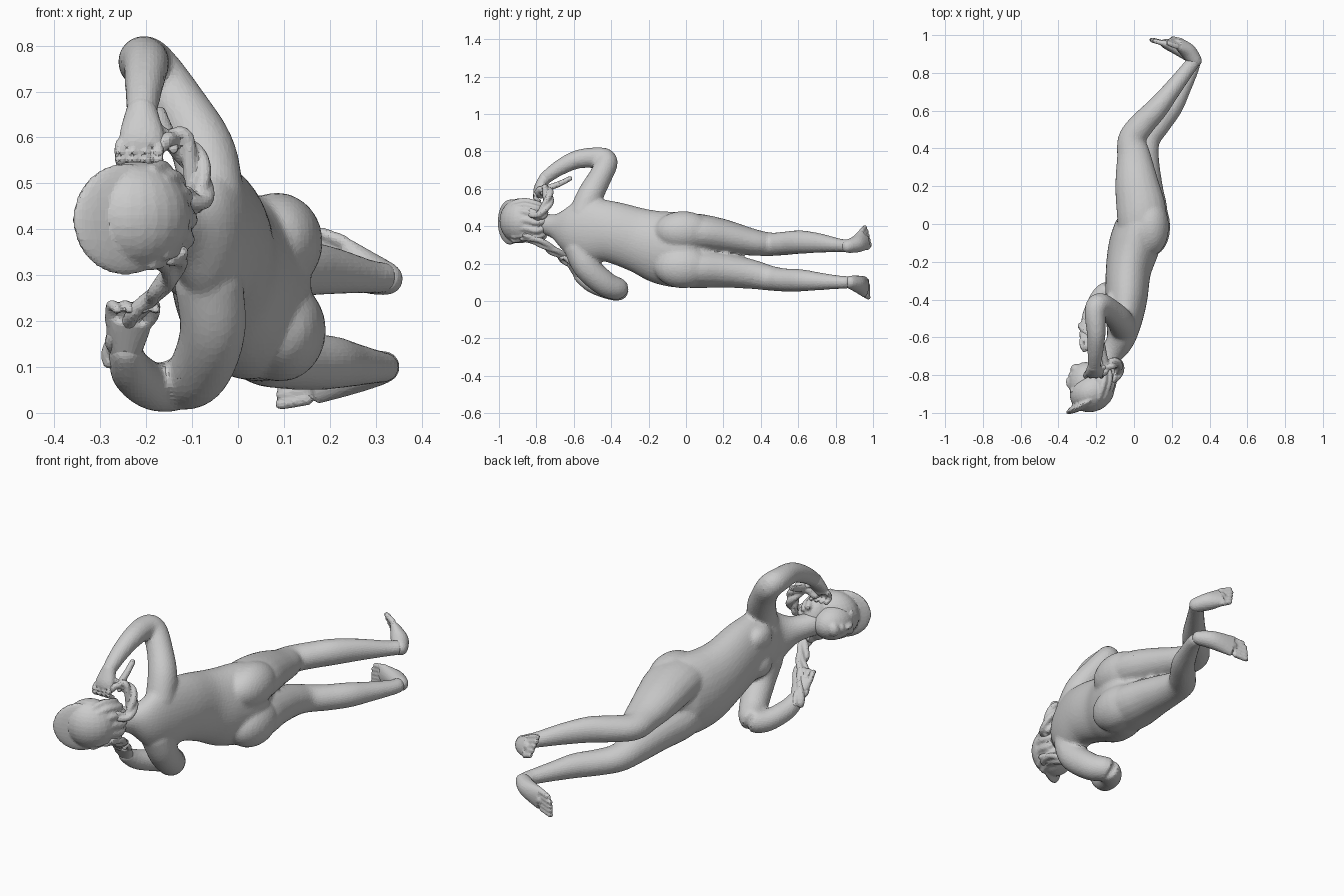
import bpy, bmesh, math
from mathutils import Vector, Matrix


def spline(pts, n):
    # Catmull-Rom through tuples of any length
    out = []
    for i in range(len(pts) - 1):
        p = [pts[max(0, min(len(pts) - 1, i + k))] for k in (-1, 0, 1, 2)]
        for s in range(n):
            t = s / n
            out.append([0.5 * (2*b + (c-a)*t + (2*a-5*b+4*c-d)*t*t + (3*b-a-3*c+d)*t**3)
                        for a, b, c, d in zip(*p)])
    return out + [list(pts[-1])]


def loft(bm, pts, sides=20, n=5, up=(0, 0, 1)):
    # Closed tube through (x, y, z, depth radius, width radius); width follows "up"
    pts = [p if len(p) == 5 else (*p, p[3]) for p in pts]
    st = spline(pts, n)
    rings = []
    for i, s in enumerate(st):
        t = (Vector(st[min(i+1, len(st)-1)][:3]) - Vector(st[max(i-1, 0)][:3])).normalized()
        w = Vector(up) - t * t.dot(Vector(up))
        w = w.normalized() if w.length > 0.2 else t.orthogonal().normalized()
        d = t.cross(w)
        ring = []
        for k in range(sides):
            a = 2 * math.pi * k / sides
            ring.append(bm.verts.new(Vector(s[:3]) + d*s[3]*math.cos(a) + w*s[4]*math.sin(a)))
        rings.append(ring)
    for a, b in zip(rings, rings[1:]):
        for k in range(sides):
            j = (k + 1) % sides
            bm.faces.new((a[k], a[j], b[j], b[k]))
    bm.faces.new(rings[0][::-1])
    bm.faces.new(rings[-1])
    for s in (st[0], st[-1]):
        blob(bm, s[:3], [min(s[3], s[4]) * 0.95] * 3)


def blob(bm, c, r, rot=0.0, axis='Z'):
    m = Matrix.Translation(c) @ Matrix.Rotation(rot, 4, axis) @ Matrix.Diagonal((*r, 1))
    bmesh.ops.create_uvsphere(bm, u_segments=24, v_segments=16, radius=1, matrix=m)


def finish(bm, name, voxel, smooth, ratio):
    # Fuse the overlapping forms into one carved surface with small facets
    bmesh.ops.recalc_face_normals(bm, faces=bm.faces)
    me = bpy.data.meshes.new(name)
    bm.to_mesh(me)
    bm.free()
    ob = bpy.data.objects.new(name, me)
    bpy.context.collection.objects.link(ob)
    r = ob.modifiers.new("fuse", 'REMESH')
    r.mode, r.voxel_size = 'VOXEL', voxel
    s = ob.modifiers.new("soften", 'SMOOTH')
    s.factor, s.iterations = 0.5, smooth
    d = ob.modifiers.new("facets", 'DECIMATE')
    d.ratio = ratio


# Torso, neck to hips
bm = bmesh.new()
loft(bm, [(-.20, -.80, .42, .057, .057), (-.13, -.70, .40, .06, .066),
          (-.075, -.62, .385, .073, .135), (-.055, -.53, .38, .092, .17),
          (-.04, -.40, .37, .11, .163), (-.03, -.25, .325, .12, .172),
          (.0, -.12, .285, .135, .197), (.035, 0, .27, .128, .197),
          (.04, .07, .27, .09, .14)], sides=32)
for z in (.31, .45):
    blob(bm, (-.115, -.44, z), (.048, .08, .06))
# Buttocks
blob(bm, (.085, -.015, .372), (.10, .155, .108))
blob(bm, (.092, -.015, .18), (.10, .155, .112))
# Legs
loft(bm, [(.035, -.06, .365, .12, .10), (.04, .06, .365, .132, .102), (.017, .2, .345, .118, .092),
          (.0, .35, .315, .092, .073), (-.01, .45, .303, .075, .063), (.045, .53, .308, .067, .063),
          (.12, .61, .315, .06, .063), (.20, .71, .31, .048, .053), (.285, .82, .297, .039, .037),
          (.315, .86, .295, .039, .036)])
loft(bm, [(.04, -.06, .18, .12, .105), (.047, .06, .175, .132, .107), (.045, .2, .165, .108, .094),
          (.05, .35, .143, .083, .079), (.07, .45, .122, .07, .067), (.13, .53, .112, .065, .062),
          (.20, .62, .11, .059, .059), (.25, .71, .105, .049, .048), (.305, .82, .10, .039, .036),
          (.315, .86, .10, .038, .035)])
# Raised arm
loft(bm, [(-.055, -.56, .46, .07), (-.075, -.51, .57, .07), (-.13, -.455, .67, .062),
          (-.185, -.425, .745, .061), (-.205, -.47, .765, .057), (-.20, -.58, .757, .05),
          (-.205, -.68, .71, .042), (-.21, -.755, .655, .034)], up=(1, 0, 0))
# Lower arm
loft(bm, [(-.065, -.58, .29, .075), (-.055, -.53, .18, .072), (-.085, -.43, .09, .068),
          (-.13, -.36, .062, .059), (-.185, -.40, .058, .053), (-.23, -.50, .09, .048),
          (-.245, -.57, .135, .036)], up=(1, 0, 0))
finish(bm, "body", .0085, 11, .3)

# Feet, heels and toes
bm = bmesh.new()
def foot(heel, mid, ball, toe, across):
    h, m, b, t = map(Vector, (heel, mid, ball, toe))
    a = Vector(across).normalized()
    loft(bm, [(*h, .036, .036), (*m, .042, .046), (*b, .026, .057)], up=a)
    for i in range(5):
        o = a * (i - 2) * .0235
        loft(bm, [(*(b + o), .015), (*(t + o + (b - t) * .08 * abs(i - 3)), .013)], sides=10, n=3)
foot((.325, .865, .292), (.285, .915, .305), (.235, .955, .33), (.185, .972, .35), (-.15, -.3, .9))
foot((.318, .88, .10), (.26, .92, .09), (.165, .955, .075), (.09, .975, .06), (.3, -.1, .9))
finish(bm, "feet", .006, 2, .35)

# Hands with fingers curled round the hair
bm = bmesh.new()
loft(bm, [(-.21, -.75, .66, .034), (-.21, -.785, .61, .026, .048), (-.21, -.795, .58, .022, .048)], up=(1, 0, 0))
loft(bm, [(-.245, -.56, .13, .034), (-.24, -.60, .18, .026, .048), (-.235, -.62, .205, .022, .048)], up=(1, 0, 0))
for i in range(4):
    x = -.256 + i * .028
    loft(bm, [(x, -.795, .585, .013), (x - .002, -.81, .555, .012), (x + .004, -.785, .535, .011)], 10, 4)
    x -= .022
    loft(bm, [(x, -.615, .20, .013), (x + .002, -.645, .235, .012), (x + .015, -.67, .225, .011)], 10, 4)
loft(bm, [(-.18, -.77, .62, .014), (-.15, -.755, .60, .013), (-.14, -.77, .575, .012)], 10, 4)
loft(bm, [(-.21, -.60, .185, .014), (-.185, -.625, .21, .013), (-.18, -.65, .235, .012)], 10, 4)
finish(bm, "hands", .0055, 2, .35)

# Face with nose, chin, brow and cheeks
bm = bmesh.new()
blob(bm, (-.255, -.845, .42), (.09, .115, .085))
blob(bm, (-.305, -.768, .42), (.032, .028, .035))
blob(bm, (-.33, -.80, .42), (.018, .016, .026))
blob(bm, (-.335, -.84, .42), (.026, .034, .016), .25)
for z in (.385, .455):
    blob(bm, (-.322, -.885, z), (.018, .014, .03))
    blob(bm, (-.305, -.83, z), (.02, .03, .025))
finish(bm, "face", .007, 3, .4)

# Hair drawn over the crown
bm = bmesh.new()
blob(bm, (-.222, -.89, .428), (.122, .103, .12), .45)
blob(bm, (-.175, -.83, .425), (.075, .09, .112))
# Wavy strands at the back of the head
for i in range(7):
    a = (i - 3) * .42
    x, z = -.19 + .075 * math.cos(a), .425 + .105 * math.sin(a)
    loft(bm, [(x - .02, -.92, z, .016), (x, -.86, z + .008, .019), (x + .01, -.80, z - .006, .018),
              (x - .005, -.755, z * .8 + .085, .014)], 10, 4)
# Thin crest standing round the face
blob(bm, (-.245, -.94, .422), (.13, .027, .122), .5)
finish(bm, "hair", .007, 2, .4)

# Locks twisting from head to each hand
bm = bmesh.new()
upper = [(-.13, -.83, .47), (-.088, -.785, .45), (-.085, -.745, .51), (-.11, -.735, .57),
         (-.145, -.76, .60), (-.19, -.79, .565)]
lower = [(-.14, -.86, .34), (-.14, -.79, .32), (-.16, -.73, .28), (-.19, -.68, .25),
         (-.23, -.63, .21), (-.265, -.57, .16), (-.265, -.53, .12)]
for path in (upper, lower):
    dense = spline(path, 3)
    for k in range(3):
        loft(bm, [(x + .017 * math.cos(i * .55 + k * 2.1), y + .017 * math.sin(i * .55 + k * 2.1),
                   z + .01 * math.cos(i * .55 + k * 2.1), .016) for i, (x, y, z) in enumerate(dense)], 10, 2)
# Loose curl end beside the raised hand
loft(bm, [(-.15, -.75, .60, .018), (-.16, -.68, .625, .016), (-.17, -.62, .655, .014)], 10, 4)
finish(bm, "hair_locks", .0065, 1, .4)
